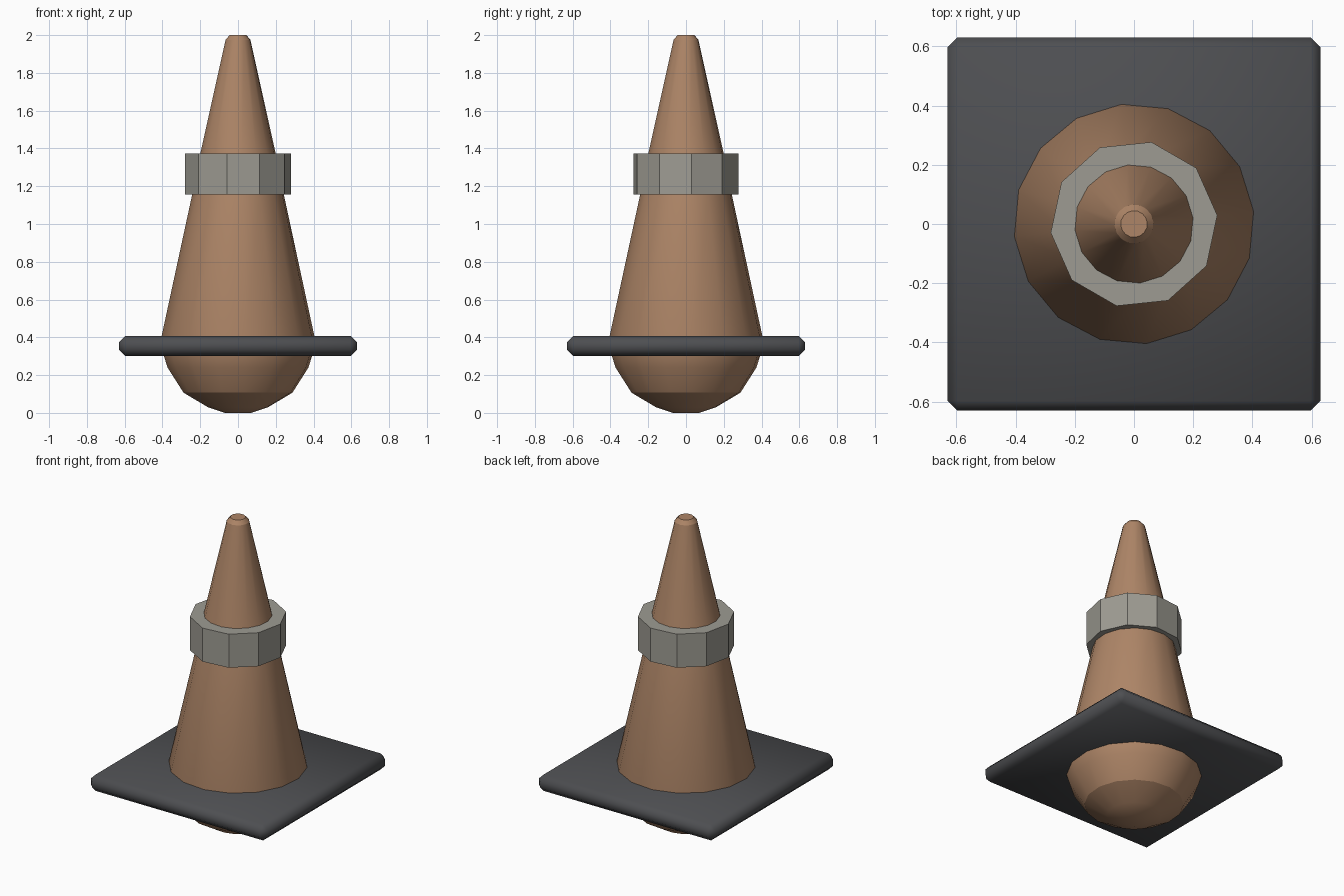
import bpy, bmesh, math

if "Cube" in bpy.data.objects:
    bpy.data.objects.remove(bpy.data.objects["Cube"])


def finish(name, bm, color, angle):
    bmesh.ops.recalc_face_normals(bm, faces=bm.faces)
    mesh = bpy.data.meshes.new(name)
    bm.to_mesh(mesh)
    bm.free()
    obj = bpy.data.objects.new(name, mesh)
    bpy.context.collection.objects.link(obj)
    mat = bpy.data.materials.new(name + "_color")
    mat.diffuse_color = (*color, 1)
    mat.use_nodes = True
    mat.node_tree.nodes["Principled BSDF"].inputs["Base Color"].default_value = mat.diffuse_color
    mesh.materials.append(mat)
    bpy.ops.object.select_all(action='DESELECT')
    obj.select_set(True)
    bpy.context.view_layer.objects.active = obj
    bpy.ops.object.shade_smooth_by_angle(angle=math.radians(angle))
    return obj


def lathe(name, profile, sides, phase, color, angle, closed=False):
    """Revolve (radius, z) points; open profiles get flat end caps."""
    bm = bmesh.new()
    rings = []
    for r, z in profile:
        rings.append([bm.verts.new((r * math.cos(phase + math.tau * i / sides),
                                    r * math.sin(phase + math.tau * i / sides), z))
                      for i in range(sides)])
    pairs = list(zip(rings, rings[1:]))
    if closed:
        pairs.append((rings[-1], rings[0]))
    else:
        bm.faces.new(rings[0])
        bm.faces.new(rings[-1])
    for a, b in pairs:
        for i in range(sides):
            j = (i + 1) % sides
            bm.faces.new((a[i], a[j], b[j], b[i]))
    return finish(name, bm, color, angle)


# Tapered cone with a rounded underside
lathe("cone_body",
      [(0.07, 0.0), (0.16, 0.03), (0.29, 0.107), (0.375, 0.24), (0.397, 0.31),
       (0.408, 0.40), (0.243, 1.16), (0.2, 1.375), (0.066, 1.975), (0.045, 2.0)],
      16, math.radians(6), (0.42, 0.235, 0.135), 25)

# Faceted collar around the cone
lathe("collar_band",
      [(0.283, 1.157), (0.283, 1.373), (0.19, 1.373), (0.225, 1.157)],
      10, math.radians(6), (0.34, 0.33, 0.29), 20, closed=True)

# Square base plate with softened edges
bm = bmesh.new()
bmesh.ops.create_cube(bm, size=1)
for v in bm.verts:
    v.co = (v.co.x * 1.26, v.co.y * 1.26, 0.355 + v.co.z * 0.105)
bmesh.ops.bevel(bm, geom=bm.edges[:], offset=0.033, segments=1,
                affect='EDGES', profile=0.5)
finish("base_plate", bm, (0.075, 0.077, 0.083), 50)
